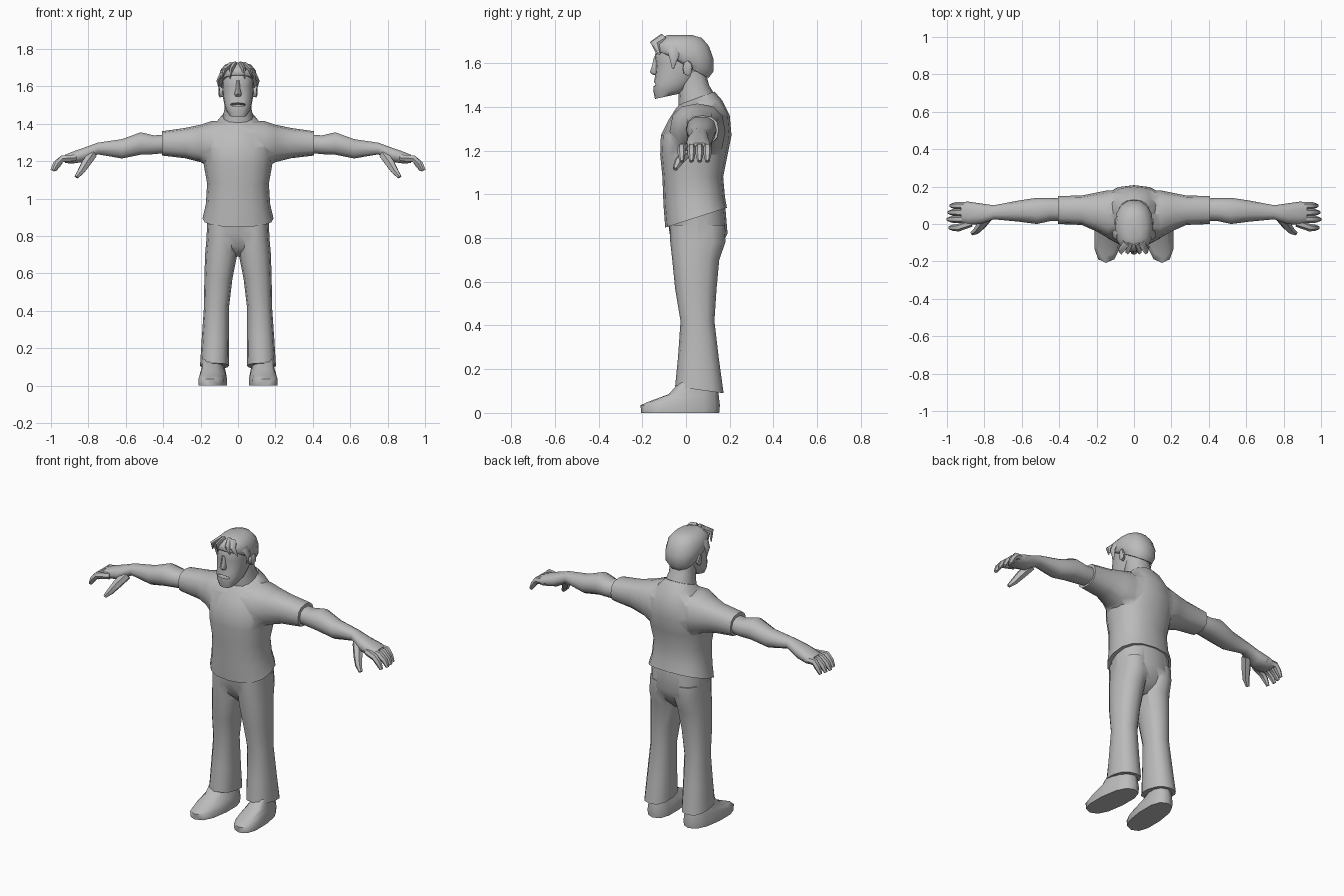
import bpy, bmesh, math
from mathutils import Vector

grey = bpy.data.materials.new("plain grey")
grey.diffuse_color = (0.5, 0.5, 0.5, 1)


def loft(name, rings, n=12, p=0.85, side=1):
    """Skin closed rings (centre, u, v); side=-1 mirrors across x."""
    bm = bmesh.new()
    loops = []
    for c, u, v in rings:
        loop = []
        for i in range(n):
            a = 2 * math.pi * i / n
            ca, sa = math.cos(a), math.sin(a)
            q = (Vector(c) + Vector(u) * math.copysign(abs(ca) ** p, ca)
                 + Vector(v) * math.copysign(abs(sa) ** p, sa))
            loop.append(bm.verts.new((q.x * side, q.y, q.z)))
        loops.append(loop)
    for a, b in zip(loops, loops[1:]):
        for i in range(n):
            j = (i + 1) % n
            bm.faces.new((a[i], a[j], b[j], b[i]))
    bm.faces.new(loops[0])
    bm.faces.new(loops[-1])
    bmesh.ops.recalc_face_normals(bm, faces=bm.faces)
    me = bpy.data.meshes.new(name)
    bm.to_mesh(me)
    bm.free()
    me.materials.append(grey)
    ob = bpy.data.objects.new(name, me)
    bpy.context.collection.objects.link(ob)
    return ob


def upright(rows, cx=0.0, lean=0.0):
    """Rows (z, half width, front y, back y, tilt) to horizontal rings."""
    return [((cx, (f + b) / 2, z), (w, 0, 0), (lean, (b - f) / 2, t))
            for z, w, f, b, t in rows]


def sideways(rows):
    """Rows (x, front y, back y, low z, high z) to rings along x."""
    return [((x, (f + b) / 2, (l + h) / 2), (0, (b - f) / 2, 0), (0, 0, (h - l) / 2))
            for x, f, b, l, h in rows]


def tube(name, pts, radii, side=1, flat=1.0):
    pts = [Vector(q) for q in pts]
    rings = []
    for i, (c, r) in enumerate(zip(pts, radii)):
        t = (pts[min(i + 1, len(pts) - 1)] - pts[max(i - 1, 0)]).normalized()
        u = (Vector((0, 1, 0)) - t * t.y).normalized()
        rings.append((c, u * r, t.cross(u) * r * flat))
    return loft(name, rings, 6, 1.0, side)


def boolean(target, others, op='UNION'):
    for o in others:
        m = target.modifiers.new(op, 'BOOLEAN')
        m.operation, m.object, m.solver = op, o, 'EXACT'
        bpy.context.view_layer.objects.active = target
        bpy.ops.object.modifier_apply(modifier=m.name)
        bpy.data.objects.remove(o)


# Shirt: body joined with a shoulder and sleeve tube
shirt = loft("shirt", upright([
    (.893, .190, -.095, .187, .045), (.97, .172, -.103, .178, .02),
    (1.08, .165, -.108, .170, 0), (1.18, .183, -.118, .190, 0),
    (1.27, .190, -.115, .208, 0), (1.35, .160, -.080, .200, .01),
    (1.41, .115, -.048, .165, .02), (1.44, .085, -.030, .130, .03)]), 16)
half = [(.14, -.075, .180, 1.16, 1.415), (.20, -.04, .168, 1.195, 1.395),
        (.28, -.005, .152, 1.215, 1.378), (.405, 0, .15, 1.23, 1.36)]
sleeves = loft("sleeves", sideways([(-r[0], *r[1:]) for r in half[::-1]] + half), 12, .8)
boolean(shirt, [sleeves])

# Trousers: pelvis joined with two legs
trousers = loft("trousers", upright([
    (.69, .04, 0, .10, 0), (.74, .13, -.05, .15, 0),
    (.82, .165, -.075, .19, 0), (.92, .168, -.085, .18, .02)]), 16)
leg_rows = [(.86, .083, .082, -.075, .178), (.78, .085, .084, -.072, .18),
            (.70, .090, .086, -.063, .152), (.57, .105, .075, -.05, .14),
            (.42, .115, .067, -.025, .13), (.25, .121, .073, -.037, .15),
            (.105, .126, .077, -.05, .172)]
leg_rings = [((cx, (f + b) / 2, z), (w, 0, 0), (0, (b - f) / 2, -.015 if z < .2 else 0))
             for z, cx, w, f, b in leg_rows]
boolean(trousers, [loft("trouser_leg", leg_rings, 12, .85, s) for s in (1, -1)])

for s, tag in ((1, "left"), (-1, "right")):
    # Shoes, toes turned slightly out
    loft(tag + "_shoe", upright([
        (0, .075, -.205, .152, 0), (.035, .076, -.208, .155, 0),
        (.072, .066, -.175, .148, .022), (.105, .055, -.08, .14, .02),
        (.15, .050, -.02, .125, 0)], .135, -.015), 12, .8, s)
    # Bare arm and palm
    loft(tag + "_arm", sideways([
        (.36, .02, .135, 1.245, 1.345), (.45, .015, .14, 1.235, 1.34),
        (.52, 0, .14, 1.232, 1.357), (.62, .013, .125, 1.212, 1.32),
        (.75, .025, .1, 1.235, 1.30), (.82, 0, .11, 1.195, 1.275),
        (.89, -.005, .12, 1.185, 1.25), (.925, .005, .115, 1.19, 1.235)]), 10, .85, s)
    # Drooping fingers and thumb
    for i, (y, reach) in enumerate(((-.02, .985), (.025, .995), (.062, .99), (.098, .98))):
        tube(f"{tag}_finger_{i + 1}", [(.87, max(y, .005), 1.218), (.94, y, 1.213),
             (reach - .02, y, 1.185), (reach, y, 1.15)], (.02, .02, .018, .01), s)
    tube(tag + "_thumb", [(.78, .04, 1.235), (.815, -.005, 1.185),
         (.84, -.035, 1.145), (.865, -.05, 1.115)], (.028, .026, .02, .011), s)
    # Ear
    loft(tag + "_ear", [((.075, .0, 1.575), (0, .016, 0), (0, 0, .03)),
                        ((.098, .008, 1.577), (0, .022, 0), (0, 0, .036)),
                        ((.104, .012, 1.58), (0, .015, 0), (0, 0, .026))], 8, 1, s)
    # Side locks of hair
    tube(tag + "_lock", [(.085, -.06, 1.67), (.108, -.055, 1.63), (.098, -.06, 1.575)],
         (.03, .022, .004), s, .4)

# Neck and head with an open mouth
loft("neck", upright([(1.36, .09, -.03, .16, 0), (1.43, .083, -.035, .135, .02),
                      (1.48, .072, -.035, .105, .02), (1.56, .07, -.04, .09, 0)]), 12)
head = loft("head", upright([
    (1.448, .048, -.142, -.03, .012), (1.475, .066, -.150, .0, 0),
    (1.505, .074, -.148, .03, 0), (1.54, .080, -.142, .06, 0),
    (1.60, .085, -.138, .10, 0), (1.635, .086, -.143, .11, 0),
    (1.68, .078, -.125, .09, 0), (1.715, .05, -.08, .05, 0)]), 16, .8)
mouth = loft("mouth_cutter", [((0, -.2, 1.51), (.055, 0, 0), (0, 0, .016)),
                              ((0, -.105, 1.498), (.035, 0, 0), (0, 0, .004))], 8)
boolean(head, [mouth], 'DIFFERENCE')
loft("nose", upright([(1.545, .014, -.150, -.11, 0), (1.558, .02, -.165, -.11, 0),
                      (1.59, .012, -.155, -.11, 0), (1.63, .010, -.146, -.11, 0)]), 8)

# Hair cap, lower at the back, with a swept fringe
loft("hair", upright([
    (1.595, .090, -.130, .105, -.065), (1.61, .100, -.146, .128, -.05),
    (1.645, .103, -.153, .128, -.025), (1.685, .095, -.146, .108, -.008),
    (1.715, .070, -.120, .075, 0), (1.728, .035, -.085, .03, 0)]), 14)
for i, x in enumerate((-.07, -.035, .03, .065)):
    tube(f"fringe_{i + 1}", [(x * .6, -.10, 1.715), (x, -.143, 1.69),
         (x * 1.25, -.14 + abs(x) * .3, 1.64)], (.025, .022, .004), 1, .6)

# Smooth shading with sharp folds kept
for ob in bpy.context.scene.objects:
    ob.data.shade_smooth()
    ob.data.set_sharp_from_angle(angle=math.radians(50))
